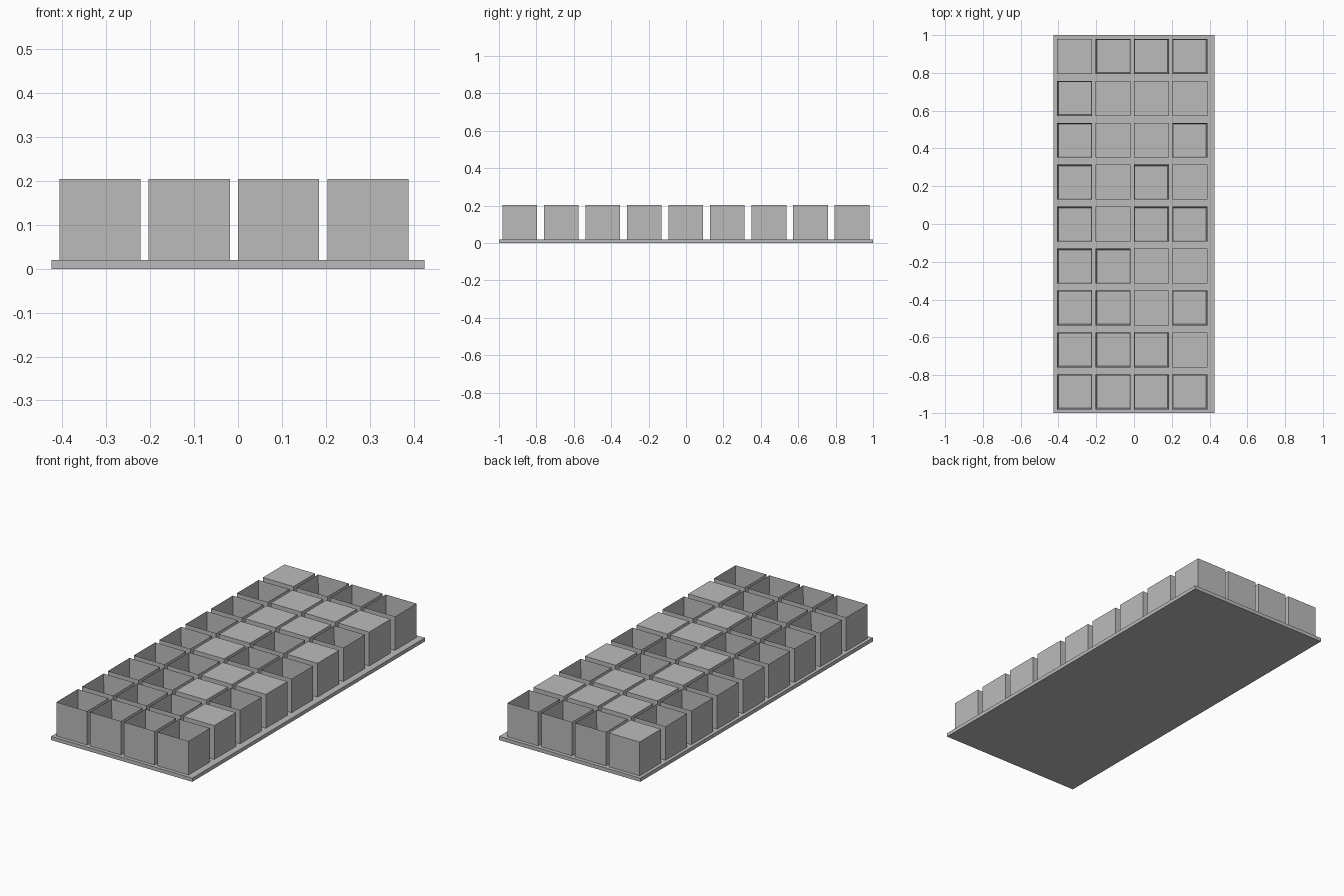
import bpy, bmesh

if "Cube" in bpy.data.objects:
    bpy.data.objects.remove(bpy.data.objects["Cube"], do_unlink=True)

grey = bpy.data.materials.new("plain grey")
grey.use_nodes = True
grey.diffuse_color = (0.5, 0.5, 0.5, 1)
grey.node_tree.nodes["Principled BSDF"].inputs["Base Color"].default_value = (0.5, 0.5, 0.5, 1)

BASE_TOP = 0.02
SIZE, HEIGHT, WALL = 0.185, 0.184, 0.009
PITCH_X, PITCH_Y = 0.2035, 0.222


def box(name, low, size, is_open=False):
    """Box from its low corner; an open one is hollowed down from the top."""
    bm = bmesh.new()
    bmesh.ops.create_cube(bm, size=1)
    for v in bm.verts:
        v.co = [l + (c + 0.5) * s for l, c, s in zip(low, v.co, size)]
    if is_open:
        bm.normal_update()
        top = max(bm.faces, key=lambda f: f.calc_center_median().z)
        bmesh.ops.inset_region(bm, faces=[top], thickness=WALL)
        # Sink the inner face to a thin floor
        for v in top.verts:
            v.co.z = low[2] + 0.002
    bmesh.ops.recalc_face_normals(bm, faces=bm.faces)
    mesh = bpy.data.meshes.new(name)
    bm.to_mesh(mesh)
    bm.free()
    mesh.materials.append(grey)
    obj = bpy.data.objects.new(name, mesh)
    bpy.context.collection.objects.link(obj)


# Base plate
box("base_plate", (-0.425, -1, 0), (0.85, 2, BASE_TOP))

# Grid of compartments, front row first: o = open, x = closed
rows = ["oooo", "ooox", "ooxo", "ooxx", "oxoo", "oxox", "oxxo", "oxxx", "xooo"]
for r, row in enumerate(rows):
    for c, kind in enumerate(row):
        name = ("open_bin" if kind == "o" else "closed_bin") + f"_{r + 1}_{c + 1}"
        low = (-0.407 + c * PITCH_X, -0.981 + r * PITCH_Y, BASE_TOP)
        box(name, low, (SIZE, SIZE, HEIGHT), kind == "o")
